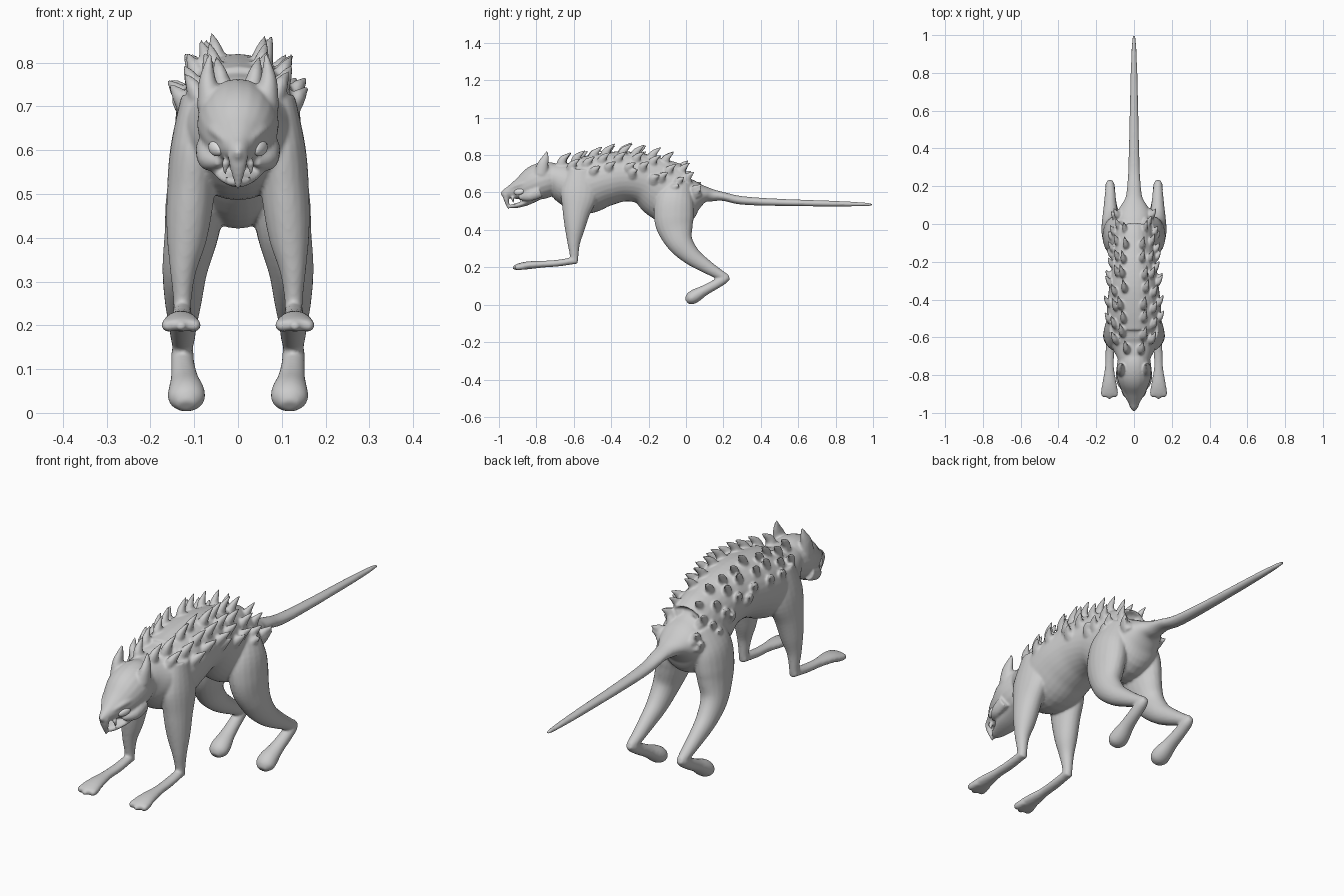
import bpy
import bmesh
import math
import random
from mathutils import Vector, Matrix

cube = bpy.data.objects.get("Cube")
if cube:
    bpy.data.objects.remove(cube, do_unlink=True)
random.seed(4)


def material(name, value):
    mat = bpy.data.materials.new(name)
    mat.use_nodes = True
    colour = (value, value, value, 1)
    mat.diffuse_color = colour
    mat.node_tree.nodes["Principled BSDF"].inputs["Base Color"].default_value = colour
    return mat


hide = material("grey hide", .6)
eye_white = material("eye white", .95)


def spline(points, steps):
    """Catmull-Rom through tuples of any length."""
    pts = [Vector(p) for p in points]
    pts = [pts[0]] + pts + [pts[-1]]
    out = []
    for a, b, c, d in zip(pts, pts[1:], pts[2:], pts[3:]):
        for i in range(steps):
            t = i / steps
            out.append((b * 2 + (c - a) * t + (a * 2 - b * 5 + c * 4 - d) * t**2
                        + (b * 3 - a - c * 3 + d) * t**3) / 2)
    return out + [pts[-1]]


def loft(bm, points, side=1, steps=5, sides=20):
    """Skin elliptical rings along a path of (x, y, z, half width, half depth)."""
    path = spline(points, steps)
    centres = [Vector((p[0] * side, p[1], p[2])) for p in path]
    rings = []
    for i, (p, c) in enumerate(zip(path, centres)):
        tangent = centres[min(i + 1, len(path) - 1)] - centres[max(i - 1, 0)]
        tangent.normalize()
        across = (Vector((1, 0, 0)) - tangent * tangent.x).normalized()
        up = tangent.cross(across)
        ring = []
        for k in range(sides):
            a = math.tau * k / sides
            ring.append(bm.verts.new(c + across * math.cos(a) * max(p[3], .001)
                                     + up * math.sin(a) * max(p[4], .001)))
        rings.append(ring)
    faces = [bm.faces.new(rings[0]), bm.faces.new(rings[-1])]
    for r, q in zip(rings, rings[1:]):
        for k in range(sides):
            n = (k + 1) % sides
            faces.append(bm.faces.new((r[k], r[n], q[n], q[k])))
    bmesh.ops.recalc_face_normals(bm, faces=faces)


def sections(rows):
    """Turn (y, top, bottom, half width) rows into loft points."""
    return [(0, y, (t + b) / 2, w, (t - b) / 2) for y, t, b, w in rows]


def finish(bm, name, mat):
    mesh = bpy.data.meshes.new(name)
    for f in bm.faces:
        f.smooth = True
    bm.to_mesh(mesh)
    bm.free()
    mesh.materials.append(mat)
    obj = bpy.data.objects.new(name, mesh)
    bpy.context.collection.objects.link(obj)
    return obj


body = bmesh.new()

# Torso running into the tail
torso = sections([
    (-.78, .74, .61, .07), (-.71, .757, .6, .088), (-.64, .772, .535, .12),
    (-.55, .79, .485, .14), (-.44, .812, .525, .143), (-.33, .82, .552, .131),
    (-.22, .805, .535, .118), (-.12, .778, .455, .115), (-.03, .728, .418, .115),
    (.05, .67, .5, .096), (.1, .635, .545, .068), (.14, .618, .552, .045),
    (.2, .602, .555, .036), (.3, .58, .535, .03), (.5, .566, .528, .025),
    (.8, .555, .525, .018), (.96, .546, .527, .011), (1, .539, .53, .005)])
loft(body, torso, sides=32)

# Skull and lower jaw
loft(body, sections([
    (-.99, .598, .582, .006), (-.97, .617, .572, .02), (-.94, .637, .567, .033),
    (-.9, .668, .56, .053), (-.85, .71, .55, .078), (-.79, .752, .56, .093),
    (-.73, .765, .58, .088), (-.67, .75, .61, .07)]))
loft(body, sections([
    (-.94, .532, .518, .012), (-.92, .54, .515, .027), (-.88, .552, .522, .046),
    (-.84, .58, .535, .062), (-.78, .62, .565, .065)]))
# Hooked front tooth
loft(body, [(0, -.965, .592, .024, .018), (0, -.96, .56, .019, .014),
            (0, -.948, .512, .005, .005)])

for s in (1, -1):
    # Ear, brow ridge, cheek and fang
    loft(body, [(.06, -.775, .7, .034, .04), (.069, -.765, .75, .022, .03),
                (.068, -.752, .785, .013, .019), (.064, -.743, .82, .004, .005)], s)
    loft(body, [(.026, -.94, .62, .006, .006), (.046, -.9, .638, .011, .011),
                (.062, -.85, .652, .014, .014), (.07, -.8, .66, .01, .01)], s)
    loft(body, [(.04, -.89, .572, .01, .01), (.068, -.84, .58, .022, .027),
                (.073, -.78, .605, .024, .033)], s)
    loft(body, [(.029, -.93, .575, .01, .01), (.029, -.925, .557, .007, .007),
                (.029, -.92, .54, .003, .003)], s)

    # Front leg and paw
    loft(body, [(.085, -.56, .72, .045, .07), (.1, -.57, .6, .055, .1),
                (.109, -.587, .49, .054, .073), (.117, -.595, .4, .046, .052),
                (.125, -.6, .33, .031, .034), (.127, -.598, .27, .022, .024),
                (.127, -.598, .222, .02, .019)], s)
    loft(body, [(.127, -.585, .238, .02, .019), (.128, -.68, .223, .023, .018),
                (.13, -.76, .217, .024, .018), (.13, -.84, .211, .037, .021),
                (.13, -.89, .204, .044, .018), (.13, -.915, .2, .034, .012)], s)
    for dx in (-.028, 0, .028):
        loft(body, [(.13 + dx * .8, -.86, .205, .017, .016),
                    (.13 + dx, -.9, .2, .018, .015),
                    (.13 + dx, -.927 + abs(dx) * .4, .197, .008, .008)], s)

    # Hind leg and foot
    loft(body, [(.062, -.04, .65, .045, .07), (.09, -.06, .56, .062, .1),
                (.098, -.065, .48, .067, .107), (.106, -.058, .41, .062, .097),
                (.121, -.03, .33, .052, .07), (.125, .03, .26, .043, .05),
                (.126, .1, .21, .034, .038), (.126, .17, .167, .027, .028),
                (.127, .21, .145, .022, .023)], s)
    loft(body, [(.127, .23, .15, .014, .014), (.127, .205, .138, .025, .025),
                (.126, .16, .11, .027, .026), (.122, .1, .077, .032, .028),
                (.118, .05, .048, .042, .036), (.118, .022, .03, .04, .032),
                (.118, .004, .016, .02, .016)], s)


# Rows of backswept spikes on the back and flanks
def torso_at(y):
    for a, b in zip(torso, torso[1:]):
        if a[1] <= y <= b[1]:
            return Vector(a).lerp(Vector(b), (y - a[1]) / (b[1] - a[1]))


def spike(y, degrees, length, radius, side):
    c = torso_at(y)
    a = math.radians(degrees)
    base = Vector((c[3] * math.sin(a), y, c[2] + c[4] * math.cos(a)))
    out = Vector((math.sin(a * .55), 0, math.cos(a * .55)))
    back = Vector((0, 1, -.15))
    points = []
    for t, r in ((-.5, 1.2), (.15, .9), (.6, .55), (1.05, .14)):
        p = base + (out * t + back * .8 * max(t, 0) ** 1.5) * length
        points.append((p.x, p.y, p.z, radius * r, radius * r * 1.3))
    loft(body, points, side, 3, 10)


rows = [(24, -.66, .04, .078, .058), (46, -.62, .07, .088, .05),
        (66, -.5, .08, .092, .043), (84, -.28, .06, .11, .034)]
for degrees, start, end, gap, length in rows:
    y = start
    while y < end:
        swell = .75 + .35 * math.cos((y + .35) * 2.5)
        for s in (1, -1):
            spike(y + random.uniform(-.01, .01), degrees + random.uniform(-5, 5),
                  length * swell, .021, s)
        y += gap

# Merge every body part into one soft continuous hide
skin = finish(body, "body", hide)
remesh = skin.modifiers.new("blend", "REMESH")
remesh.mode = "VOXEL"
remesh.voxel_size = .0055
remesh.use_smooth_shade = True
smooth = skin.modifiers.new("soften", "SMOOTH")
smooth.factor = .5
smooth.iterations = 6

# Slanted eyes
for s, name in ((1, "left_eye"), (-1, "right_eye")):
    bm = bmesh.new()
    place = (Matrix.Translation((.051 * s, -.893, .604))
             @ Matrix.Rotation(-.45 * s, 4, "Z") @ Matrix.Rotation(.2, 4, "X")
             @ Matrix.Diagonal((.012, .03, .017, 1)))
    bmesh.ops.create_uvsphere(bm, u_segments=20, v_segments=12, radius=1, matrix=place)
    finish(bm, name, eye_white)
